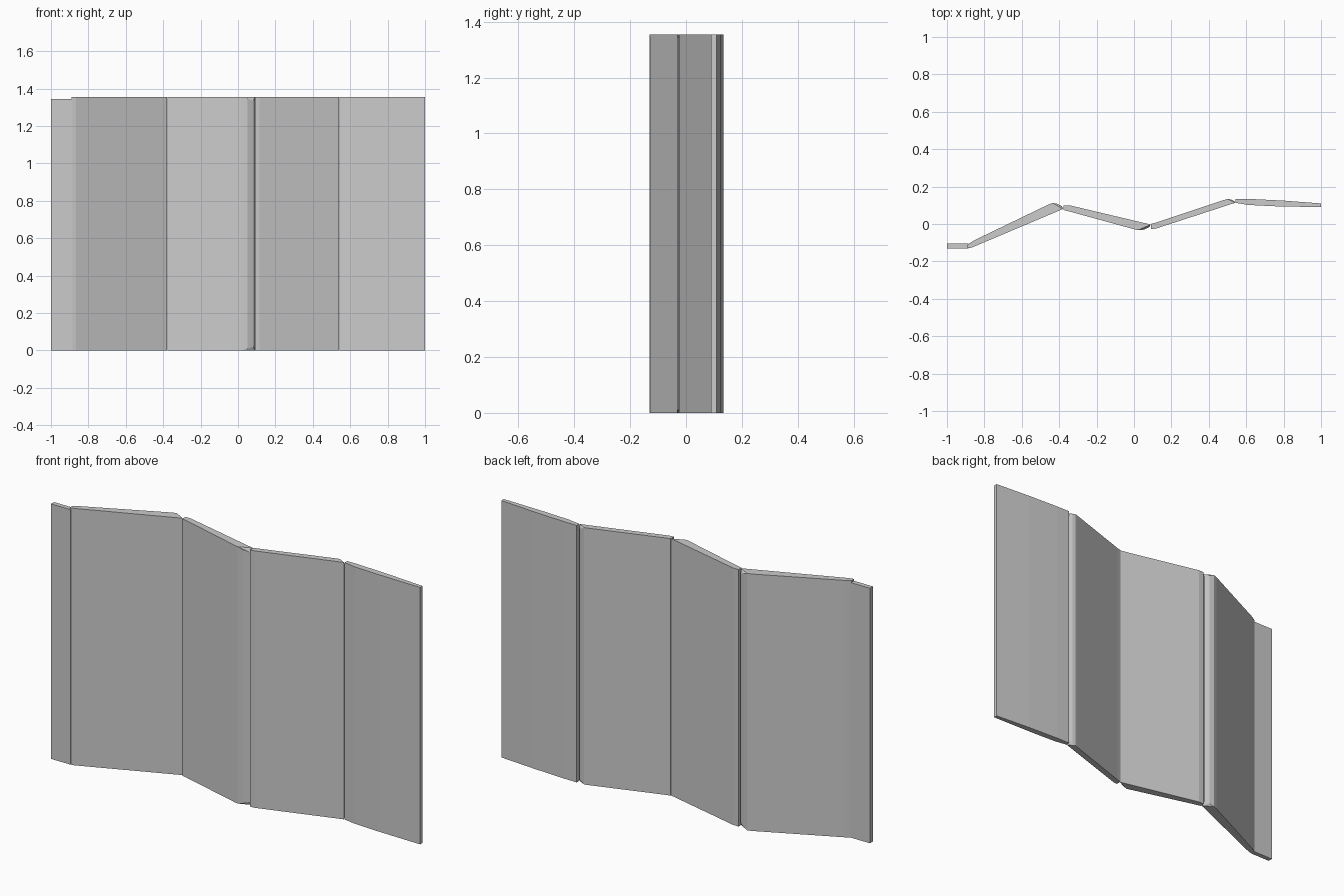
import bpy, bmesh

if "Cube" in bpy.data.objects:
    bpy.data.objects.remove(bpy.data.objects["Cube"])

HEIGHT = 1.355


def panel(name, outline, height=HEIGHT):
    """Extrude a counter-clockwise plan outline of (x, y, end bevel depth)."""
    bm = bmesh.new()
    n = len(outline)
    low = [bm.verts.new((x, y, d)) for x, y, d in outline]
    top = [bm.verts.new((x, y, height - d)) for x, y, d in outline]
    for i in range(n):
        j = (i + 1) % n
        bm.faces.new((low[i], low[j], top[j], top[i]))
    flat = [i for i in range(n) if outline[i][2] == 0]
    cut = [i for i in range(n) if outline[i][2] > 0]
    for ring in (low, top):
        bm.faces.new([ring[i] for i in flat])
        # sloped facets where the hinge edge is bevelled
        if cut:
            first = cut[0] - 1
            for i in range(cut[0], cut[-1] + 1):
                bm.faces.new((ring[first], ring[i], ring[(i + 1) % n]))
    bmesh.ops.recalc_face_normals(bm, faces=bm.faces)
    mesh = bpy.data.meshes.new(name)
    bm.to_mesh(mesh)
    bm.free()
    obj = bpy.data.objects.new(name, mesh)
    bpy.context.collection.objects.link(obj)
    return obj


# Short end leaf, slightly lower
panel("left_end_leaf", [(-1, -.13, 0), (-.885, -.13, 0),
                        (-.885, -.105, 0), (-1, -.105, 0)], 1.345)

# Rising leaf, hinge edge bevelled at the back
panel("left_leaf", [(-.89, -.13, 0), (-.865, -.125, 0), (-.38, .08, 0),
                    (-.385, .095, .02), (-.41, .108, .01),
                    (-.435, .112, 0), (-.46, .103, 0),
                    (-.86, -.09, 0), (-.89, -.11, 0)])

# Falling leaf, hinge edge bevelled at the front
panel("middle_leaf", [(-.377, .075, 0), (-.345, .067, 0), (0, -.028, 0),
                      (.02, -.033, 0), (.05, -.032, .008), (.082, -.016, .02),
                      (.09, -.003, 0), (-.345, .1, 0), (-.377, .1, 0)])

# Rising leaf, hinge edge bevelled at the back
panel("right_leaf", [(.09, -.027, 0), (.115, -.025, 0), (.54, .113, 0),
                     (.536, .123, .02), (.518, .131, .01),
                     (.5, .134, 0), (.48, .128, 0),
                     (.115, .007, 0), (.09, 0, 0)])

# Gently curved end leaf
panel("right_end_leaf", [(.543, .113, 0), (.61, .102, 0), (.75, .095, 0),
                         (1, .09, 0), (1, .11, 0), (.8, .125, 0),
                         (.62, .134, 0), (.543, .135, 0)])
